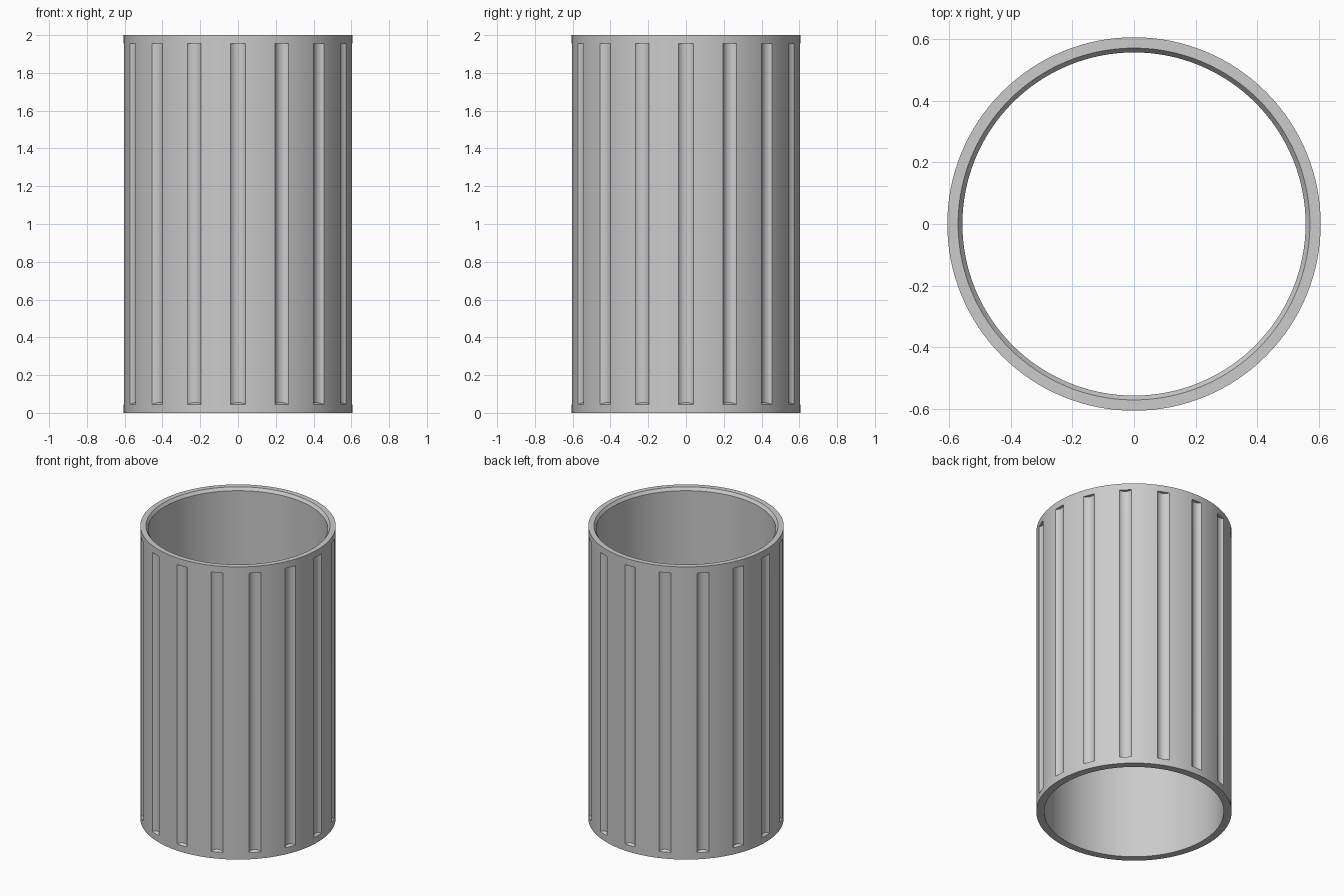
import bpy, bmesh, math
from mathutils import Matrix

if "Cube" in bpy.data.objects:
    bpy.data.objects.remove(bpy.data.objects["Cube"])

R_OUT, R_IN, HEIGHT = 0.605, 0.556, 2.0
SEGMENTS, FLUTES = 128, 16
FLUTE_R, FLUTE_DEPTH = 0.05, 0.02
FLUTE_BOTTOM, FLUTE_TOP = 0.045, 1.955


def make_object(name, bm):
    bmesh.ops.recalc_face_normals(bm, faces=bm.faces)
    mesh = bpy.data.meshes.new(name)
    bm.to_mesh(mesh)
    bm.free()
    obj = bpy.data.objects.new(name, mesh)
    bpy.context.collection.objects.link(obj)
    return obj


# Tube wall: closed section turned about z, with a bevelled inner lip on top
section = [(R_IN, 0), (R_OUT, 0), (R_OUT, HEIGHT), (0.57, HEIGHT), (R_IN, HEIGHT - 0.02)]
bm = bmesh.new()
rings = []
for i in range(SEGMENTS):
    a = 2 * math.pi * i / SEGMENTS
    rings.append([bm.verts.new((r * math.cos(a), r * math.sin(a), z)) for r, z in section])
for i in range(SEGMENTS):
    p, q = rings[i], rings[(i + 1) % SEGMENTS]
    for j in range(len(section)):
        k = (j + 1) % len(section)
        bm.faces.new((p[j], q[j], q[k], p[k]))
tube = make_object("fluted_tube", bm)

# Flute cutters: upright rods with a floor that slopes down outwards
bm = bmesh.new()
centre = R_OUT - FLUTE_DEPTH + FLUTE_R
for i in range(FLUTES):
    made = bmesh.ops.create_cone(bm, cap_ends=True, segments=40, radius1=FLUTE_R,
                                 radius2=FLUTE_R, depth=1.0)["verts"]
    for v in made:
        v.co.x += centre
        v.co.z = FLUTE_TOP if v.co.z > 0 else FLUTE_BOTTOM + 0.5 * (R_OUT - v.co.x)
    bmesh.ops.rotate(bm, verts=made, cent=(0, 0, 0),
                     matrix=Matrix.Rotation(2 * math.pi * i / FLUTES, 3, 'Z'))
cutter = make_object("flute_cutter", bm)
cutter.hide_render = True

# Cut the flutes
cut = tube.modifiers.new("flutes", 'BOOLEAN')
cut.operation, cut.solver, cut.object = 'DIFFERENCE', 'EXACT', cutter
bpy.context.view_layer.objects.active = tube
tube.select_set(True)
bpy.ops.object.modifier_apply(modifier=cut.name)
bpy.data.objects.remove(cutter)

# Smooth wall with crisp rims and flute edges
bpy.ops.object.shade_smooth_by_angle(angle=math.radians(25))

grey = bpy.data.materials.new("light grey")
grey.diffuse_color = (0.6, 0.6, 0.6, 1)
grey.use_nodes = True
grey.node_tree.nodes["Principled BSDF"].inputs["Base Color"].default_value = grey.diffuse_color
tube.data.materials.clear()
tube.data.materials.append(grey)
